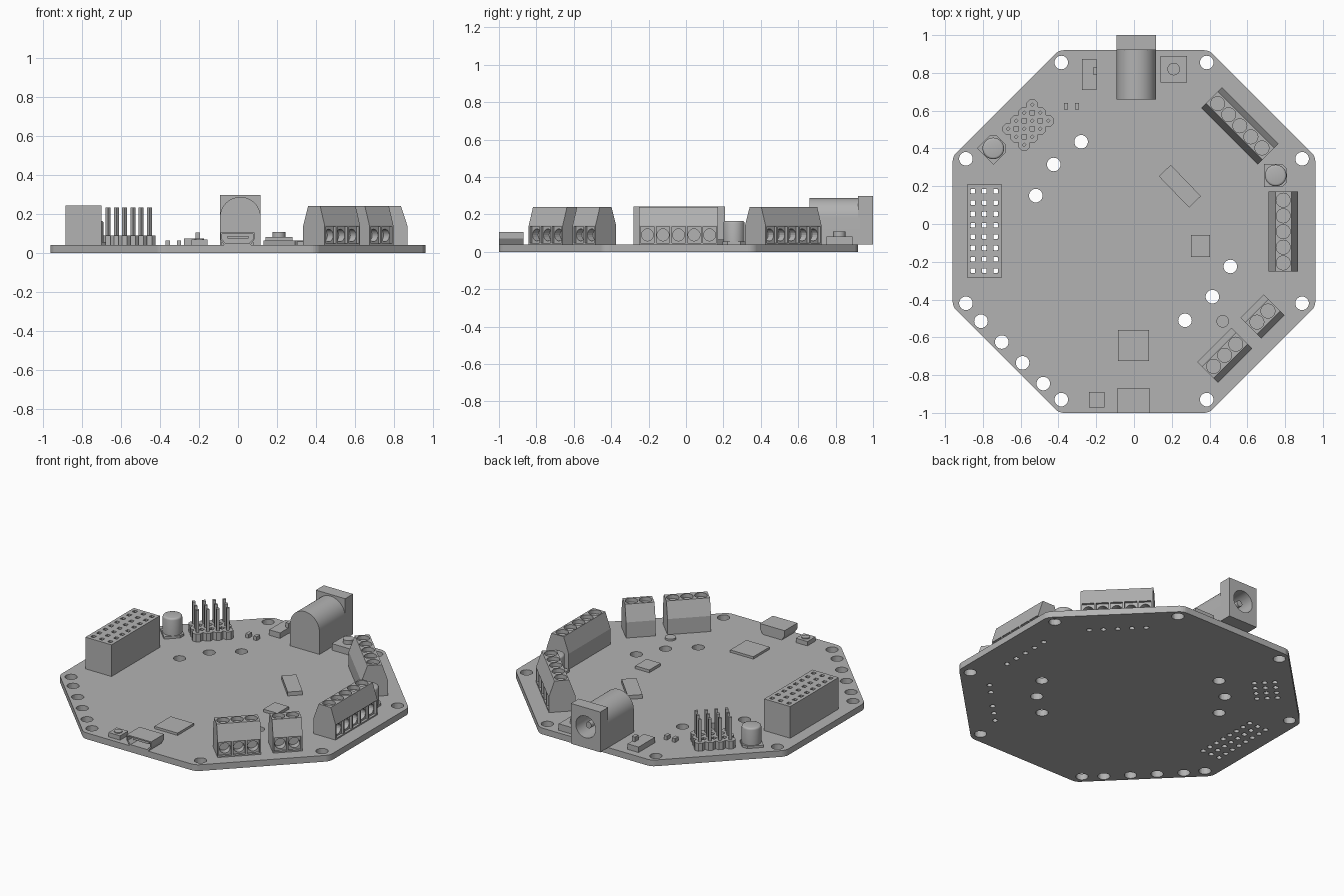
import bpy, bmesh
from math import radians, pi, cos, sin
from mathutils import Matrix, Vector

cube = bpy.data.objects.get("Cube")
if cube:
    bpy.data.objects.remove(cube)

grey = bpy.data.materials.new("plain_grey")
grey.use_nodes = True
grey.diffuse_color = (0.45, 0.45, 0.45, 1)
grey.node_tree.nodes["Principled BSDF"].inputs["Base Color"].default_value = (0.45, 0.45, 0.45, 1)

TOP = 0.04      # board surface
PITCH = 0.06    # header pin spacing
WAY = 0.083     # terminal spacing


def box(bm, x0, x1, y0, y1, z0, z1):
    m = Matrix.Translation(((x0 + x1) / 2, (y0 + y1) / 2, (z0 + z1) / 2))
    bmesh.ops.create_cube(bm, size=1, matrix=m @ Matrix.Diagonal((x1 - x0, y1 - y0, z1 - z0, 1)))


def rod(bm, x, y, z0, z1, r, n=24, axis="Z", r2=None, turn=0):
    """Cylinder from z0 to z1, or from y + z0 to y + z1 around height z when axis is Y."""
    m = Matrix.Translation((x, y, (z0 + z1) / 2)) @ Matrix.Rotation(turn, 4, "Z")
    if axis == "Y":
        m = Matrix.Translation((x, (z0 + z1) / 2, y)) @ Matrix.Rotation(-pi / 2, 4, "X")
    bmesh.ops.create_cone(bm, cap_ends=True, segments=n, radius1=r,
                          radius2=r if r2 is None else r2, depth=z1 - z0, matrix=m)


def prism(bm, pts, a, b, place):
    """Extrude a 2D profile from a to b; place maps (u, v, depth) to a point."""
    lo = [bm.verts.new(place(u, v, a)) for u, v in pts]
    hi = [bm.verts.new(place(u, v, b)) for u, v in pts]
    bm.faces.new(lo)
    bm.faces.new(hi)
    for i in range(len(pts)):
        j = (i + 1) % len(pts)
        bm.faces.new((lo[i], lo[j], hi[j], hi[i]))


def make(name, bm, cutter=None, loc=(0, 0, 0), angle=0, smooth=False):
    """Turn a bmesh into an object, with an optional cutter carved out of it."""
    def to_object(label, b):
        bmesh.ops.recalc_face_normals(b, faces=b.faces)
        me = bpy.data.meshes.new(label)
        b.to_mesh(me)
        b.free()
        o = bpy.data.objects.new(label, me)
        bpy.context.scene.collection.objects.link(o)
        return o
    ob = to_object(name, bm)
    if cutter:
        tool = to_object(name + "_cutter", cutter)
        tool.hide_render = True
        mod = ob.modifiers.new("holes", "BOOLEAN")
        mod.object, mod.solver, mod.use_self = tool, "EXACT", True
        dg = bpy.context.evaluated_depsgraph_get()
        ob.data = bpy.data.meshes.new_from_object(ob.evaluated_get(dg))
        ob.modifiers.clear()
        bpy.data.objects.remove(tool)
    ob.data.materials.clear()
    ob.data.materials.append(grey)
    ob.location = loc
    ob.rotation_euler.z = radians(angle)
    if smooth:
        bpy.ops.object.select_all(action="DESELECT")
        ob.select_set(True)
        bpy.context.view_layer.objects.active = ob
        bpy.ops.object.shade_smooth_by_angle(angle=radians(35))
    return ob


def upright(u, v, d):
    return (u, v, d)


def along_x(u, v, d):
    return (d, u, v)


def along_y(u, v, d):
    return (u, d, v)


# terminals: name, ways, x, y, turn
TERMINALS = [("terminal_right_side", 5, 0.79, -0.04, 90),
             ("terminal_back_corner", 5, 0.56, 0.52, 135),
             ("terminal_three_way", 3, 0.48, -0.695, 45),
             ("terminal_two_way", 2, 0.68, -0.49, 45)]
PIN_AT, PIN_ANGLE = (-0.56, 0.525), 45
SOCKET_AT = (-0.7925, -0.037)


def grid(nx, ny, step):
    return [((i - (nx - 1) / 2) * step, (j - (ny - 1) / 2) * step)
            for i in range(nx) for j in range(ny)]


def placed(points, at, angle):
    rot = Matrix.Rotation(radians(angle), 2)
    return [rot @ Vector(p) + Vector(at) for p in points]


# board with rounded corners and drilled holes
bm = bmesh.new()
outer = 0.96 / cos(pi / 8)
corners = [(outer * cos(pi / 8 + k * pi / 4), outer * sin(pi / 8 + k * pi / 4) - 0.04) for k in range(8)]
prism(bm, corners, 0, TOP, upright)
edges = [e for e in bm.edges if abs(e.verts[0].co.z - e.verts[1].co.z) > 0.01]
bmesh.ops.bevel(bm, geom=edges, offset=0.025, segments=4, affect="EDGES", profile=0.5)
cut = bmesh.new()
holes = [(s * x, y) for s in (-1, 1)
         for x, y in ((0.385, 0.855), (0.89, 0.345), (0.89, -0.42), (0.385, -0.93))]
holes += [(-0.81 + 0.11 * i, -0.515 - 0.11 * i) for i in range(4)]
holes += [(-0.28, 0.435), (-0.425, 0.315), (-0.52, 0.15), (0.51, -0.225), (0.415, -0.385), (0.27, -0.51)]
for x, y in holes:
    rod(cut, x, y, -0.02, 0.06, 0.036)
pins = placed(grid(4, 3, PITCH), PIN_AT, PIN_ANGLE) + placed(grid(3, 8, PITCH), SOCKET_AT, 0)
for _, n, x, y, a in TERMINALS:
    pins += placed(grid(n, 1, WAY), (x, y), a)
for x, y in pins:
    rod(cut, x, y, -0.02, 0.06, 0.016, 12)
make("board", bm, cut)

# screw terminals: tapered blocks with wire openings and screw wells
for name, n, x, y, a in TERMINALS:
    half = n * WAY / 2 + 0.004
    bm, cut = bmesh.new(), bmesh.new()
    prism(bm, [(-0.078, TOP), (0.078, TOP), (0.078, 0.14), (0.042, 0.24), (-0.045, 0.24), (-0.078, 0.14)],
          -half, half, along_x)
    for u, _ in grid(n, 1, WAY):
        box(cut, u - 0.036, u + 0.036, -0.1, -0.062, 0.048, 0.135)
        rod(cut, u, 0.09, -0.09, -0.02, 0.032, 20, "Y")
        rod(cut, u, 0, 0.215, 0.26, 0.037)
    make(name, bm, cut, (x, y, 0), a)

# socket header with square holes right through
bm, cut = bmesh.new(), bmesh.new()
box(bm, -0.0925, 0.0925, -0.245, 0.245, TOP, 0.243)
for u, v in grid(3, 8, PITCH):
    box(cut, u - 0.012, u + 0.012, v - 0.012, v + 0.012, 0, 0.3)
make("socket_header", bm, cut, (*SOCKET_AT, 0))

# pin header: one eight-sided collar and one square post per pin
bm = bmesh.new()
for u, v in grid(4, 3, PITCH):
    rod(bm, u, v, TOP, 0.09, 0.0325, 8, turn=pi / 8)
    box(bm, u - 0.009, u + 0.009, v - 0.009, v + 0.009, 0.06, 0.232)
make("pin_header", bm, None, (*PIN_AT, 0), PIN_ANGLE)

# power jack: arched barrel, square front plate, round bore with centre pin
bm, cut = bmesh.new(), bmesh.new()
arch = [(-0.104, TOP), (0.104, TOP)]
arch += [(0.104 * cos(pi * k / 24), 0.183 + 0.104 * sin(pi * k / 24)) for k in range(25)]
prism(bm, arch, 0.66, 0.93, along_y)
rod(cut, 0, 0.175, 0.74, 1.05, 0.07, 32, "Y")
make("jack_barrel", bm, cut, (0.012, 0, 0), smooth=True)
bm, cut = bmesh.new(), bmesh.new()
box(bm, -0.104, 0.104, 0.92, 1, TOP, 0.298)
rod(cut, 0, 0.175, 0.9, 1.05, 0.07, 32, "Y")
make("jack_plate", bm, cut, (0.012, 0, 0), smooth=True)
bm = bmesh.new()
rod(bm, 0.012, 0.175, 0.73, 0.97, 0.02, 16, "Y")
make("jack_pin", bm, smooth=True)

# capacitors: chamfered square foot and a can with a rounded rim
for name, x, y, a in (("capacitor_left", -0.745, 0.4, 45), ("capacitor_right", 0.75, 0.257, 0)):
    bm = bmesh.new()
    s, c = 0.061, 0.035
    prism(bm, [(-s, -s), (c, -s), (s, -c), (s, c), (c, s), (-s, s)], TOP, 0.055, upright)
    make(name + "_foot", bm, None, (x, y, 0), a)
    bm = bmesh.new()
    rod(bm, 0, 0, 0.055, 0.165, 0.057, 32)
    rim = [e for e in bm.edges if all(v.co.z > 0.16 for v in e.verts)]
    bmesh.ops.bevel(bm, geom=rim, offset=0.012, segments=3, affect="EDGES", profile=0.5)
    make(name + "_can", bm, None, (x, y, 0), a, True)

# plain box parts: centre x, centre y, width, depth, top, turn
for name, x, y, w, d, z, a in (
        ("main_chip", -0.003, -0.643, 0.165, 0.165, 0.055, 0),
        ("small_chip", 0.352, -0.117, 0.1, 0.115, 0.058, 0),
        ("angled_chip", 0.243, 0.2, 0.23, 0.087, 0.065, -46),
        ("lamp_left", -0.36, 0.623, 0.022, 0.035, 0.065, 0),
        ("lamp_right", -0.302, 0.623, 0.022, 0.035, 0.065, 0),
        ("button_base", 0.21, 0.82, 0.14, 0.14, 0.082, 0),
        ("reset_base", -0.198, -0.93, 0.082, 0.082, 0.068, 0),
        ("switch_body", -0.237, 0.792, 0.078, 0.165, 0.075, 0),
        ("switch_lever", -0.206, 0.81, 0.022, 0.035, 0.105, 0)):
    bm = bmesh.new()
    box(bm, -w / 2, w / 2, -d / 2, d / 2, TOP, z)
    make(name, bm, None, (x, y, 0), a)

# round caps
for name, x, y, r, z in (("button_cap", 0.21, 0.82, 0.033, 0.108),
                         ("reset_cap", -0.198, -0.93, 0.024, 0.074),
                         ("round_sensor", 0.47, -0.515, 0.033, 0.052)):
    bm = bmesh.new()
    rod(bm, x, y, TOP, z, r)
    make(name, bm, smooth=True)

# data port: shell with slanted lower sides, open to the front, and a tongue inside
bm, cut = bmesh.new(), bmesh.new()
for b, k, y0, y1 in ((bm, 0, -1, -0.87), (cut, 0.008, -1.05, -0.89)):
    w = 0.087 - k
    prism(b, [(-w + 0.02, TOP + k), (w - 0.02, TOP + k), (w, 0.07), (w, 0.105 - k),
              (-w, 0.105 - k), (-w, 0.07)], y0, y1, along_y)
make("port_shell", bm, cut, (-0.003, 0, 0))
bm = bmesh.new()
box(bm, -0.055, 0.055, -0.98, -0.88, 0.074, 0.086)
make("port_tongue", bm)
